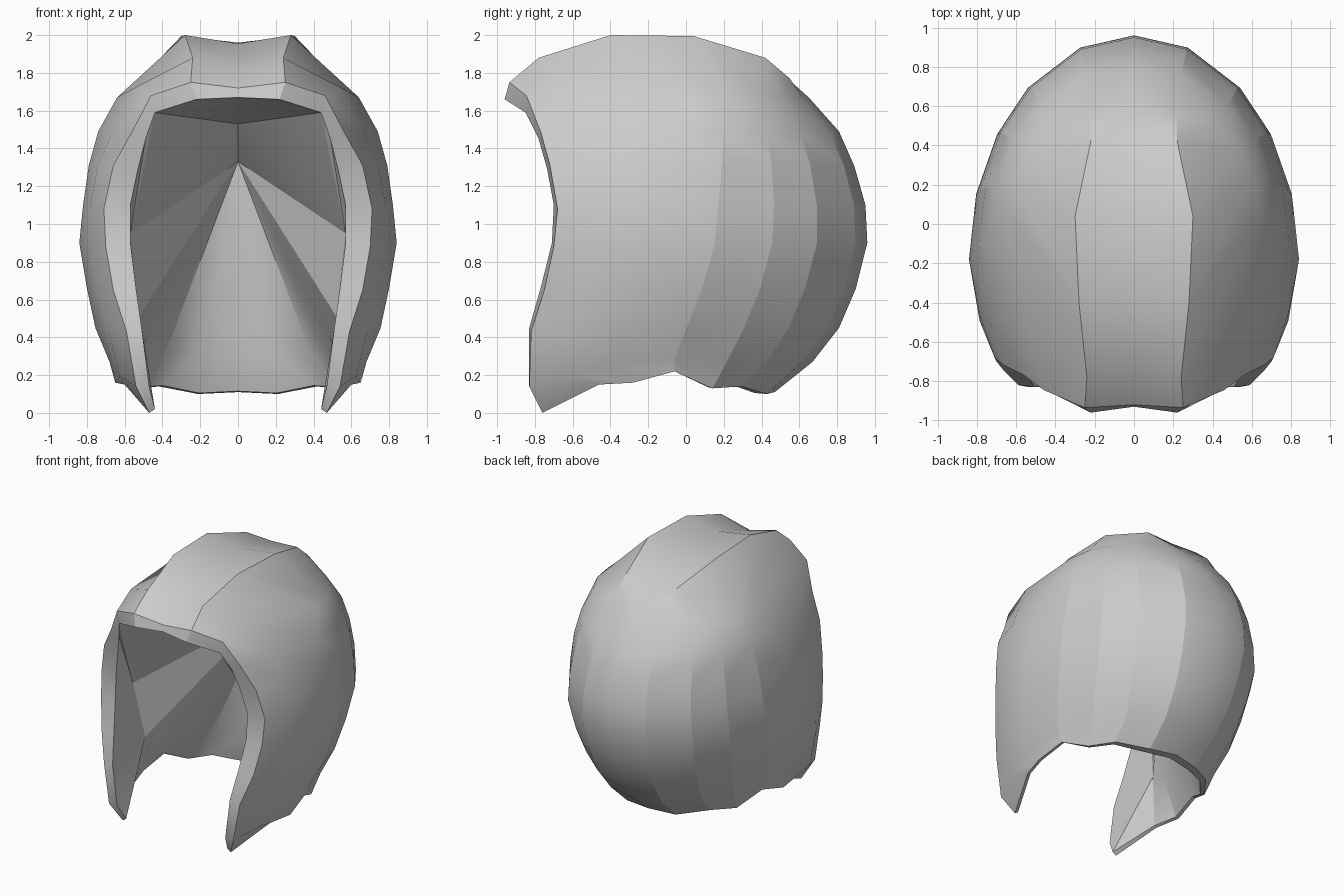
import bpy
import bmesh
import math
from mathutils import Vector

cube = bpy.data.objects.get("Cube")
if cube:
    bpy.data.objects.remove(cube, do_unlink=True)

grey = bpy.data.materials.new("plain_grey")
grey.use_nodes = True
grey.diffuse_color = (0.6, 0.6, 0.6, 1)
grey.node_tree.nodes["Principled BSDF"].inputs["Base Color"].default_value = (0.6, 0.6, 0.6, 1)

# Ridge along each side of the crown, front to back
ridge = [(.25, -.935, 1.75), (.24, -.78, 1.88), (.28, -.4, 2), (.3, .04, 1.995),
         (.22, .42, 1.88), (.22, .55, 1.77), (.11, .56, 1.75), (0, .56, 1.75)]
# Sunken centre line of the crown
crown = [(0, -.92, 1.72), (0, -.75, 1.83), (0, -.4, 1.955), (0, .04, 1.96), (0, .42, 1.87)]
# Outer and inner edges of the face opening, from the top down to the cheek tip
rim = [ridge[0], (.46, -.845, 1.68), (.56, -.77, 1.49), (.66, -.72, 1.31), (.71, -.68, 1.08),
       (.7, -.7, .88), (.66, -.75, .65), (.59, -.82, .43), (.54, -.83, .14), (.47, -.76, 0)]
rim_inner = [(.22, -.96, 1.66), (.44, -.85, 1.59), (.49, -.78, 1.45), (.53, -.735, 1.29),
             (.57, -.7, 1.1), (.57, -.71, .9), (.54, -.77, .66), (.51, -.83, .45),
             (.47, -.83, .14), (.44, -.76, .02)]
# Elliptical cross-sections: height, half width, centre y, back y
sections = [(1.67, .64, .05, .65), (1.49, .74, -.06, .81), (1.31, .79, -.1, .89),
            (1.1, .82, -.15, .95), (.9, .84, -.18, .96), (.66, .8, -.25, .9),
            (.45, .755, -.33, .81), (.27, .68, -.36, .67), (.12, .65, -.28, .47)]
angles = [0, 17, 34, 50, 71, 90]
hem_heights = [.16, .22, .13, .14, .1, .11]


def strand(top, angle, hem):
    """One vertical line of the shell, from the ridge to the lower hem."""
    c, s = math.cos(math.radians(angle)), math.sin(math.radians(angle))
    points = [Vector((w * c, mid + (back - mid) * s, z)) for z, w, mid, back in sections]
    points[-1].z = hem
    points[-2].z = max(points[-2].z, hem + .07)
    return [Vector(top)] + points


strands = [strand(t, a, h) for t, a, h in zip(ridge[2:], angles, hem_heights)]
front = [Vector(p) for p in rim]
cheek = [a.lerp(b, .4) + Vector((.03, 0, 0)) for a, b in zip(front, strands[0])]
cheek[:2] = [Vector(ridge[1]), Vector((.53, -.57, 1.73))]
cheek[-1] = Vector((.6, -.46, .15))
columns = [front, cheek] + strands

bm = bmesh.new()


def face(*points):
    unique = []
    for p in points:
        p = Vector(p)
        if all((p - q).length > .0001 for q in unique):
            unique.append(p)
    if len(unique) > 2:
        bm.faces.new([bm.verts.new(p) for p in unique])


def bridge(a, b):
    for i in range(len(a) - 1):
        face(a[i], a[i + 1], b[i + 1], b[i])


# Outer shell and crown strip
for left, right in zip(columns, columns[1:]):
    bridge(left, right)
bridge(crown, ridge[:len(crown)])
face(crown[-1], *ridge[len(crown) - 1:])

# Thickness around the face opening and hem, deeper at the back
hem = [col[-1] for col in columns[1:]]
outer_edge = [Vector(crown[0])] + front + hem
hem_inner = [Vector((p.x * .96, p.y - .15 * max(p.y, 0), p.z + .005)) for p in hem]
inner_edge = [Vector((0, -.93, 1.67))] + [Vector(p) for p in rim_inner] + hem_inner
bridge(outer_edge, inner_edge)

# Hollow inside: side walls, then folds running in to a single deep point
ceiling, temple, jaw = (0, -.05, 1.53), (.57, -.49, .95), (.52, -.41, .51)
nape = [(.52, -.3, .46), (.48, -.1, .4), (.44, .06, .36), (.38, .22, .33), (.19, .31, .33), (0, .34, .33)]
fold = [ceiling] * 3 + [temple] * 4 + [jaw] * 5 + nape
apex = Vector((0, .34, 1.33))
for i in range(len(inner_edge) - 1):
    a, b, c, d = inner_edge[i], inner_edge[i + 1], fold[i], fold[i + 1]
    face(a, b, d)
    face(a, d, c)
    face(c, d, apex)

bmesh.ops.remove_doubles(bm, verts=bm.verts, dist=.0005)

# Hard creases between the locks at the back
creases = [(a + b) / 2 for s in strands[1:-1] for a, b in zip(s[2:], s[3:])]
for e in bm.edges:
    middle = (e.verts[0].co + e.verts[1].co) / 2
    if any((middle - c).length < .002 for c in creases):
        e.smooth = False

bmesh.ops.mirror(bm, geom=bm.verts[:] + bm.edges[:] + bm.faces[:], axis='X', merge_dist=.0005)
bmesh.ops.remove_doubles(bm, verts=bm.verts, dist=.0005)
bmesh.ops.recalc_face_normals(bm, faces=bm.faces)

mesh = bpy.data.meshes.new("hair_shell")
bm.to_mesh(mesh)
bm.free()
mesh.materials.append(grey)
shell = bpy.data.objects.new("hair_shell", mesh)
bpy.context.collection.objects.link(shell)
bpy.ops.object.select_all(action='DESELECT')
shell.select_set(True)
bpy.context.view_layer.objects.active = shell
bpy.ops.object.shade_smooth_by_angle(angle=math.radians(30))
